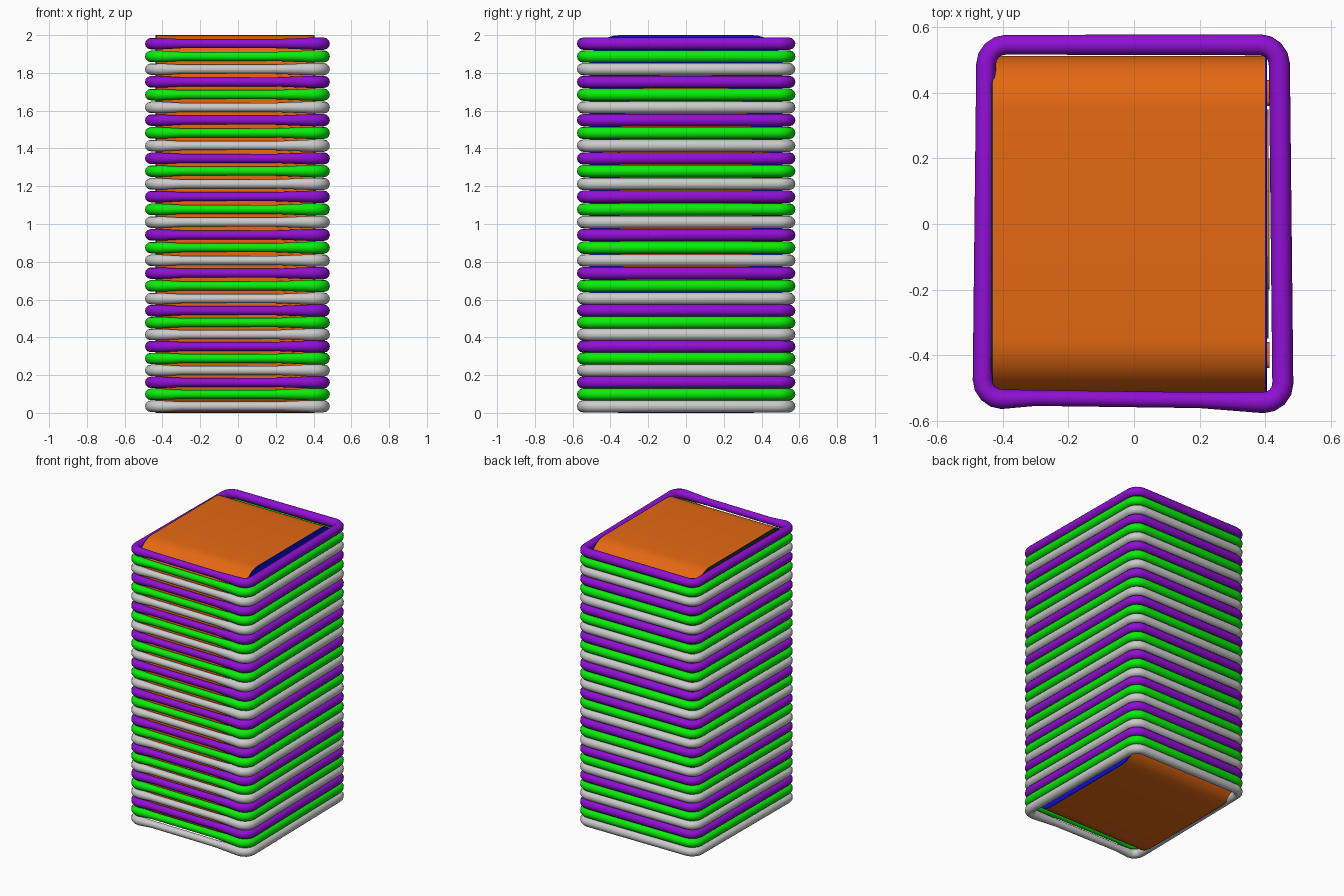
import bpy, bmesh, math

if "Cube" in bpy.data.objects:
    bpy.data.objects.remove(bpy.data.objects["Cube"])


def material(name, rgb):
    m = bpy.data.materials.new(name)
    m.diffuse_color = (*rgb, 1)
    m.use_nodes = True
    m.node_tree.nodes["Principled BSDF"].inputs["Base Color"].default_value = m.diffuse_color
    return m


ORANGE = material("orange", (0.78, 0.14, 0.006))
BLUE = material("blue", (0.004, 0.004, 0.6))
DARK = material("dark", (0.03, 0.03, 0.03))
OLIVE = material("olive", (0.4, 0.4, 0.01))
GREEN = material("green", (0.003, 0.85, 0.003))
PURPLE = material("purple", (0.28, 0.005, 0.66))


def round_rect(a0, a1, b0, b1, r, n):
    """Counter-clockwise outline of a rounded rectangle."""
    pts = []
    corners = [(a1 - r, b0 + r, -90), (a1 - r, b1 - r, 0),
               (a0 + r, b1 - r, 90), (a0 + r, b0 + r, 180)]
    for ca, cb, start in corners:
        for k in range(n + 1):
            t = math.radians(start + 90 * k / n)
            pts.append((ca + r * math.cos(t), cb + r * math.sin(t)))
    return pts


def slab(name, outline, x0, x1, mat):
    """Extrude a (y, z) outline along x."""
    bm = bmesh.new()
    face = bm.faces.new([bm.verts.new((x0, y, z)) for y, z in outline])
    ext = bmesh.ops.extrude_face_region(bm, geom=[face])
    verts = [v for v in ext["geom"] if isinstance(v, bmesh.types.BMVert)]
    bmesh.ops.translate(bm, verts=verts, vec=(x1 - x0, 0, 0))
    bmesh.ops.recalc_face_normals(bm, faces=bm.faces)
    for f in bm.faces:
        f.smooth = True
    for e in bm.edges:
        e.smooth = e.calc_face_angle(0) < math.radians(35)
    me = bpy.data.meshes.new(name)
    bm.to_mesh(me)
    bm.free()
    me.materials.append(mat)
    ob = bpy.data.objects.new(name, me)
    bpy.context.collection.objects.link(ob)
    return ob


# Core block with rounded top and bottom edges, and coloured end faces
section = round_rect(-0.512, 0.512, 0.0, 2.0, 0.16, 8)
slab("core_block", section, -0.43, 0.40, ORANGE)
slab("right_panel", section, 0.40, 0.406, BLUE)
slab("left_panel", section, -0.436, -0.43, DARK)

# Thin decoration on the right panel, mostly hidden by the rings
half = [(0.31, 0.69), (0.35, 0.85), (0.35, 1.5), (0.29, 1.67), (0.1, 1.81)]
slab("panel_emblem", half + [(-y, z) for y, z in reversed(half)],
     0.405, 0.410, ORANGE)
slab("emblem_bar", round_rect(-0.2, 0.2, 1.1, 1.19, 0.03, 3),
     0.409, 0.414, OLIVE)
for side, label in ((-1, "front"), (1, "back")):
    slab("emblem_tab_" + label,
         round_rect(side * 0.4 - 0.04, side * 0.4 + 0.04, 1.34, 1.40, 0.02, 3),
         0.405, 0.413, ORANGE)


# Wound cord loops: path slightly skewed, thinner along the front
def loop_path():
    pts = []
    for x, y in round_rect(-0.457, 0.449, -0.54, 0.547, 0.06, 4):
        sx = x * (1 - 0.013 * y / 0.54)
        sy = y - (0.006 * x / 0.45 if y < 0 else 0)
        rad = 1.04 if x > 0 else 0.97
        pts.append((sx, sy, rad))
    # extra points in the middle of the front side
    front = [(x, -0.535 - 0.006 * x / 0.45, 0.78) for x in (-0.3, -0.05, 0.2)]
    return pts + front


def cord_loop(name, z, mat):
    cu = bpy.data.curves.new(name, "CURVE")
    cu.dimensions = "3D"
    cu.bevel_depth = 0.031
    cu.bevel_resolution = 4
    sp = cu.splines.new("POLY")
    path = loop_path()
    sp.points.add(len(path) - 1)
    for p, (x, y, rad) in zip(sp.points, path):
        p.co = (x, y, z, 1)
        p.radius = rad
    sp.use_cyclic_u = True
    sp.use_smooth = True
    if mat:
        cu.materials.append(mat)
    ob = bpy.data.objects.new(name, cu)
    bpy.context.collection.objects.link(ob)


# Thirty loops, packed closer in the lower third
for i in range(30):
    z = 0.035 + 0.0633 * min(i, 9) + 0.0675 * max(i - 9, 0)
    cord_loop(f"cord_loop_{i + 1:02d}", z, (None, GREEN, PURPLE)[i % 3])
